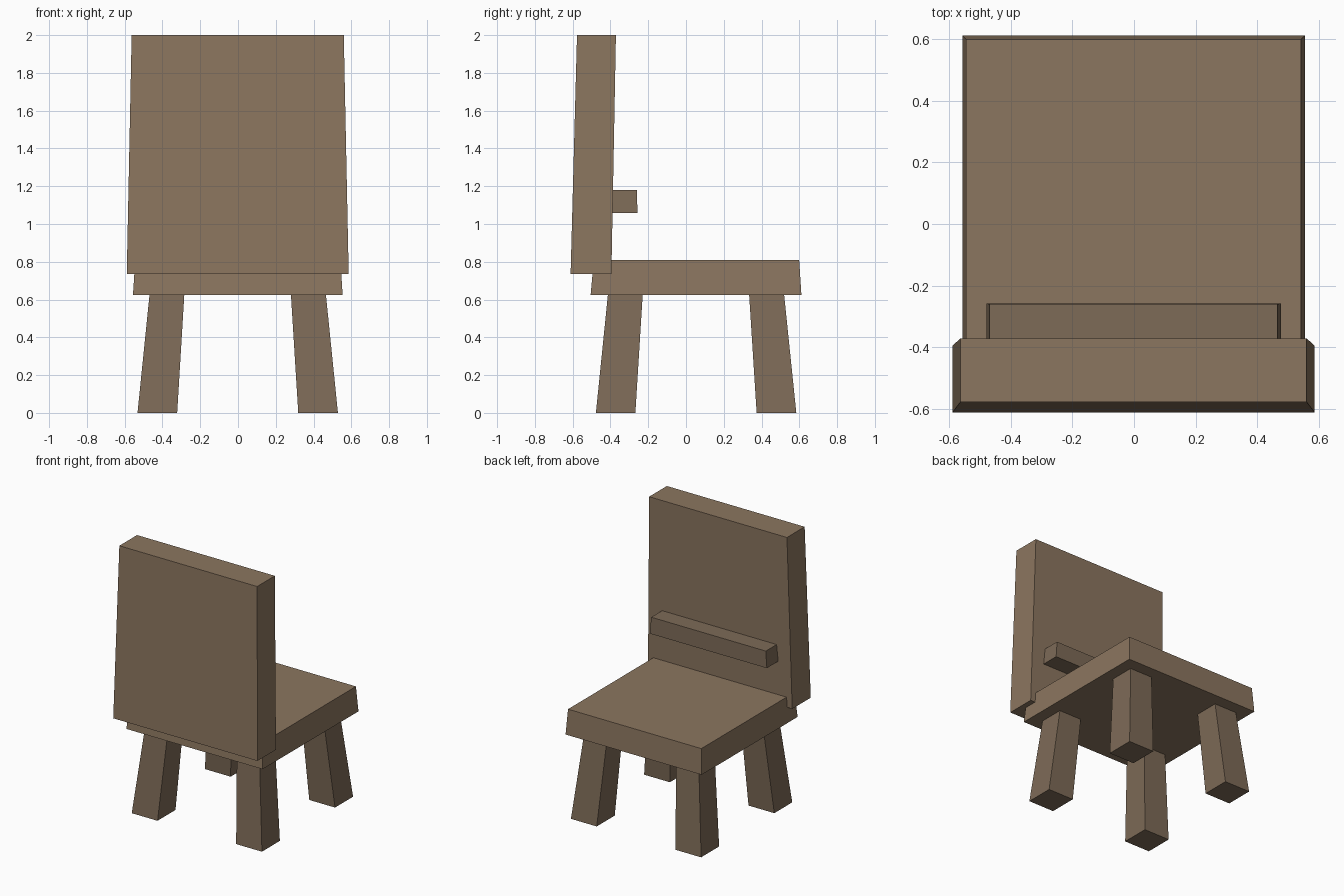
import bpy

if "Cube" in bpy.data.objects:
    bpy.data.objects.remove(bpy.data.objects["Cube"])

def material(name, color):
    m = bpy.data.materials.new(name)
    m.diffuse_color = (*color, 1)
    m.use_nodes = True
    m.node_tree.nodes["Principled BSDF"].inputs["Base Color"].default_value = m.diffuse_color
    return m

light_wood = material("light_wood", (0.26, 0.18, 0.115))
dark_wood = material("dark_wood", (0.205, 0.145, 0.095))

def tapered_block(name, bottom, top, mat):
    """Block between two rectangles, each (x0, x1, y0, y1, z)."""
    verts = []
    for x0, x1, y0, y1, z in (bottom, top):
        verts += [(x0, y0, z), (x1, y0, z), (x1, y1, z), (x0, y1, z)]
    faces = [(3, 2, 1, 0), (4, 5, 6, 7)]
    faces += [(i, (i + 1) % 4, (i + 1) % 4 + 4, i + 4) for i in range(4)]
    mesh = bpy.data.meshes.new(name)
    mesh.from_pydata(verts, [], faces)
    mesh.materials.append(mat)
    obj = bpy.data.objects.new(name, mesh)
    bpy.context.collection.objects.link(obj)
    return obj

# Seat slab
tapered_block("seat", (-0.556, 0.554, -0.505, 0.611, 0.625),
              (-0.544, 0.542, -0.488, 0.599, 0.81), light_wood)

# Leaning backrest
tapered_block("backrest", (-0.589, 0.586, -0.611, -0.395, 0.735),
              (-0.563, 0.56, -0.577, -0.371, 2.0), light_wood)

# Rail across the inside of the backrest
tapered_block("back_rail", (-0.479, 0.476, -0.41, -0.257, 1.058),
              (-0.468, 0.465, -0.41, -0.26, 1.18), dark_wood)

# Splayed legs: (y range at foot, y range at seat)
legs = {"back_leg": ((-0.477, -0.268), (-0.413, -0.229)),
        "front_leg": ((0.374, 0.584), (0.334, 0.519))}
for name, (foot, head) in legs.items():
    tapered_block(name + "_left", (-0.532, -0.322, *foot, 0),
                  (-0.468, -0.284, *head, 0.63), dark_wood)
    tapered_block(name + "_right", (0.319, 0.529, *foot, 0),
                  (0.28, 0.465, *head, 0.63), dark_wood)
